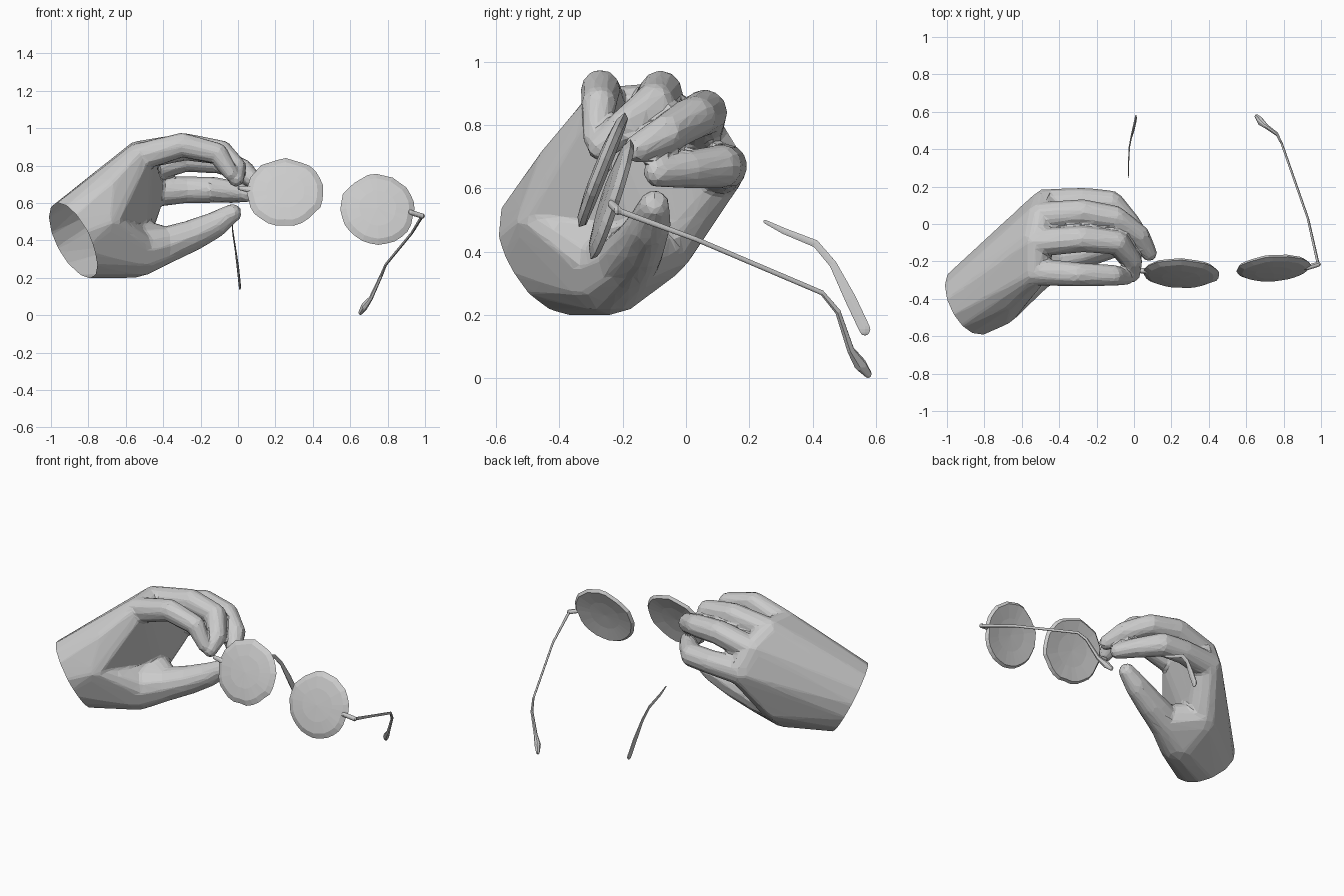
import bpy, bmesh, math, random
from mathutils import Vector, Matrix

random.seed(3)
if "Cube" in bpy.data.objects:
    bpy.data.objects.remove(bpy.data.objects["Cube"])

grey = bpy.data.materials.new("plain grey")
grey.use_nodes = True
colour = (0.6, 0.6, 0.6, 1)
grey.diffuse_color = colour
grey.node_tree.nodes["Principled BSDF"].inputs["Base Color"].default_value = colour


def make_object(name, bm):
    mesh = bpy.data.meshes.new(name)
    bm.to_mesh(mesh)
    bm.free()
    obj = bpy.data.objects.new(name, mesh)
    bpy.context.collection.objects.link(obj)
    mesh.materials.append(grey)
    return obj


def ball(x, y, z, r, squash=1.0, sides=10):
    """Points on a small sphere, optionally thinned along x."""
    pts = [Vector((x, y, z + s * r)) for s in (-1, 1)]
    for k in range(1, 6):
        a = math.pi * k / 6
        for i in range(sides):
            b = math.tau * i / sides
            pts.append(Vector((x + squash * r * math.sin(a) * math.cos(b),
                               y + r * math.sin(a) * math.sin(b), z + r * math.cos(a))))
    return pts


def hull(bm, points):
    """Add the convex skin around the points."""
    part = bmesh.new()
    verts = [part.verts.new(p) for p in points]
    res = bmesh.ops.convex_hull(part, input=verts)
    loose = {v for v in res["geom_interior"] + res["geom_unused"] if isinstance(v, bmesh.types.BMVert)}
    bmesh.ops.delete(part, geom=list(loose), context='VERTS')
    bmesh.ops.recalc_face_normals(part, faces=part.faces)
    mesh = bpy.data.meshes.new("scratch")
    part.to_mesh(mesh)
    part.free()
    bm.from_mesh(mesh)
    bpy.data.meshes.remove(mesh)


def chain(bm, joints, squash=1.0, sides=10):
    """Tapered segments from joint to joint, each (x, y, z, radius)."""
    for a, b in zip(joints, joints[1:]):
        hull(bm, ball(*a, squash, sides) + ball(*b, squash, sides))


# Hand: wrist ring, palm, thumb pad and digits
wrist = Vector((-0.885, -0.42, 0.41))
across, deep = Vector((-0.11, 0.015, 0.165)), Vector((0.05, -0.168, 0.085))
axis = across.cross(deep).normalized()
if axis.x > 0:
    axis.negate()
cuff = [wrist + axis * 0.06 + across * math.cos(t) + deep * math.sin(t)
        for t in (math.tau * i / 14 for i in range(14))]

heel = (-0.58, -0.085, 0.42, 0.11)
pad = (-0.55, -0.24, 0.335, 0.135)
wrist_side = (-0.7, -0.465, 0.49, 0.075)
index_side = (-0.68, -0.4, 0.68, 0.07)
fingers = {
    "index": [(-0.53, -0.255, 0.845, 0.076), (-0.3, -0.27, 0.91, 0.066),
              (-0.11, -0.275, 0.865, 0.058), (-0.04, -0.285, 0.76, 0.042)],
    "middle": [(-0.53, -0.1, 0.855, 0.078), (-0.28, -0.08, 0.9, 0.073),
               (-0.09, -0.1, 0.87, 0.066), (-0.01, -0.2, 0.79, 0.056), (-0.01, -0.27, 0.73, 0.044)],
    "ring": [(-0.5, 0.04, 0.78, 0.08), (-0.28, 0.06, 0.84, 0.074),
             (-0.1, 0.03, 0.825, 0.068), (0.025, -0.06, 0.775, 0.06), (0.08, -0.155, 0.725, 0.045)],
    "little": [(-0.47, 0.105, 0.66, 0.085), (-0.28, 0.125, 0.67, 0.072),
               (-0.125, 0.11, 0.67, 0.07), (-0.03, 0.01, 0.66, 0.06), (0.05, -0.09, 0.65, 0.046)],
}
thumb = [pad, (-0.39, -0.18, 0.375, 0.1), (-0.25, -0.145, 0.425, 0.085),
         (-0.12, -0.115, 0.485, 0.07), (-0.03, -0.1, 0.545, 0.05)]

bm = bmesh.new()
sides = ball(*heel) + ball(*wrist_side)
hull(bm, cuff + sides + ball(*index_side) + [p for f in fingers.values() for p in ball(*f[0])])
hull(bm, cuff + sides + ball(*pad))
hull(bm, ball(*heel) + ball(*pad) + ball(*thumb[1]))
for joints in fingers.values():
    chain(bm, joints)
chain(bm, thumb)
hand = make_object("hand", bm)

# Fuse the hand into one faceted skin
remesh = hand.modifiers.new("fuse", 'REMESH')
remesh.mode, remesh.voxel_size = 'VOXEL', 0.01
smooth = hand.modifiers.new("soften", 'SMOOTH')
smooth.factor, smooth.iterations = 0.5, 5
reduce = hand.modifiers.new("facets", 'DECIMATE')
reduce.ratio = 0.035
fused = bpy.data.meshes.new_from_object(hand.evaluated_get(bpy.context.evaluated_depsgraph_get()))
hand.modifiers.clear()

# Cut the wrist open and leave it hollow
bm = bmesh.new()
bm.from_mesh(fused)
bmesh.ops.bisect_plane(bm, geom=bm.verts[:] + bm.edges[:] + bm.faces[:],
                       plane_co=wrist, plane_no=axis, clear_outer=True)
bm.to_mesh(hand.data)
bm.free()
bpy.data.meshes.remove(fused)
hand.data.shade_flat()


def lens(name, centre, rx, rz, turn, tilt):
    """Shallow domed disc with a slightly ragged rim."""
    bm = bmesh.new()
    sides = 28
    rag = [1 + random.uniform(-0.03, 0.03) for _ in range(sides)]
    rings = []
    for scale, depth in ((0.5, -0.022), (0.85, -0.014), (1.0, 0.002), (0.93, 0.018), (0.5, 0.008)):
        rings.append([bm.verts.new((rx * scale * rag[i] * math.cos(math.tau * i / sides), depth,
                                    rz * scale * rag[i] * math.sin(math.tau * i / sides)))
                      for i in range(sides)])
    for a, b in zip(rings, rings[1:]):
        for i in range(sides):
            j = (i + 1) % sides
            bm.faces.new((a[i], a[j], b[j], b[i]))
    for ring, depth in ((rings[0], -0.025), (rings[-1], 0.004)):
        mid = bm.verts.new((0, depth, 0))
        for i in range(sides):
            bm.faces.new((mid, ring[i], ring[(i + 1) % sides]))
    bmesh.ops.recalc_face_normals(bm, faces=bm.faces)
    bm.transform(Matrix.Translation(centre) @ Matrix.Rotation(turn, 4, 'Z')
                 @ Matrix.Rotation(-tilt, 4, 'X'))
    return make_object(name, bm)


lens("right_lens", (0.253, -0.268, 0.657), 0.205, 0.194, -0.03, 0.38)
lens("left_lens", (0.745, -0.24, 0.566), 0.197, 0.195, 0.08, 0.32)


def rod(name, joints, squash=1.0):
    bm = bmesh.new()
    chain(bm, joints, squash, 6)
    return make_object(name, bm)


# Hinges and folding arms of the spectacles
rod("right_hinge", [(0.07, -0.25, 0.67, 0.018), (0.01, -0.25, 0.68, 0.012)])
rod("left_hinge", [(0.92, -0.235, 0.55, 0.014), (0.985, -0.215, 0.53, 0.014)])
rod("left_arm", [(0.985, -0.215, 0.53, 0.01), (0.93, 0.03, 0.44, 0.008), (0.79, 0.43, 0.27, 0.008),
                 (0.765, 0.48, 0.21, 0.01), (0.71, 0.52, 0.09, 0.013), (0.675, 0.55, 0.045, 0.022),
                 (0.655, 0.575, 0.014, 0.013)], 0.8)
rod("right_arm", [(-0.03, 0.25, 0.495, 0.006), (-0.03, 0.31, 0.465, 0.01), (-0.025, 0.41, 0.425, 0.012),
                  (-0.015, 0.465, 0.36, 0.013), (0.0, 0.52, 0.25, 0.02), (0.01, 0.565, 0.155, 0.02)], 0.3)
